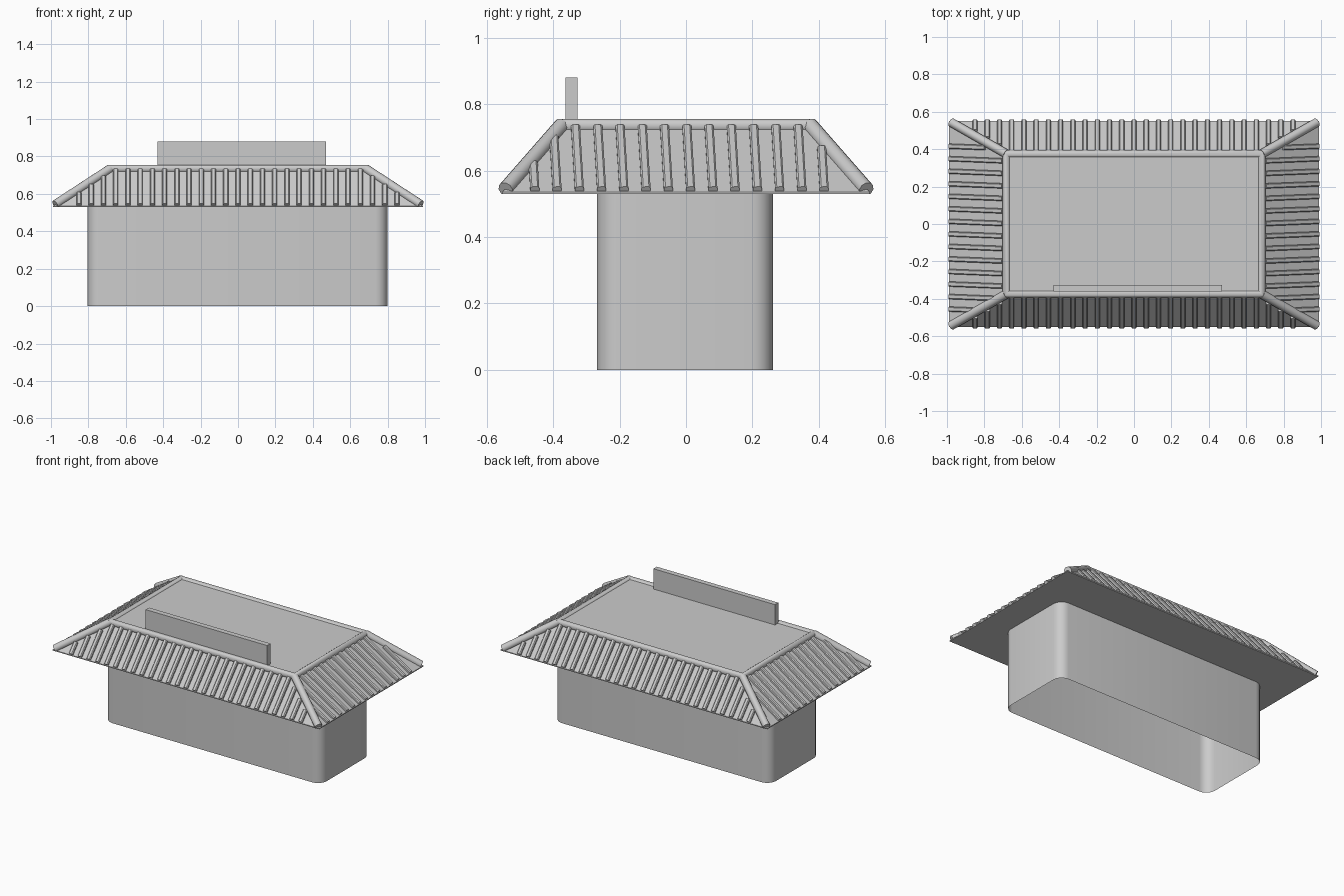
import bpy, bmesh, math
from mathutils import Vector as V

if "Cube" in bpy.data.objects:
    bpy.data.objects.remove(bpy.data.objects["Cube"])

EX, EY, EZ = 0.988, 0.552, 0.53      # eaves half size and height
TX, TY, TZ = 0.683, 0.375, 0.735     # roof top half size and height


def finish(bm, name, angle=None):
    bmesh.ops.recalc_face_normals(bm, faces=bm.faces)
    me = bpy.data.meshes.new(name)
    bm.to_mesh(me)
    bm.free()
    ob = bpy.data.objects.new(name, me)
    bpy.context.collection.objects.link(ob)
    if angle:
        bpy.ops.object.select_all(action='DESELECT')
        ob.select_set(True)
        bpy.context.view_layer.objects.active = ob
        bpy.ops.object.shade_smooth_by_angle(angle=math.radians(angle))
    return ob


def loft(bm, rings, caps=True, closed=False):
    vs = [[bm.verts.new(p) for p in r] for r in rings]
    n = len(vs[0])
    pairs = list(zip(vs, vs[1:])) + ([(vs[-1], vs[0])] if closed else [])
    for a, b in pairs:
        for i in range(n):
            j = (i + 1) % n
            bm.faces.new((a[i], a[j], b[j], b[i]))
    if caps:
        bm.faces.new(vs[0])
        bm.faces.new(vs[-1])


def rect(x, y, z):
    return [V((sx * x, sy * y, z)) for sx, sy in ((-1, -1), (1, -1), (1, 1), (-1, 1))]


# body: rounded-corner wall shell, open underneath
x0, x1, y0, y1, r = -0.805, 0.80, -0.268, 0.262, 0.065
outline = []
for k, (cx, cy) in enumerate(((x1 - r, y1 - r), (x0 + r, y1 - r), (x0 + r, y0 + r), (x1 - r, y0 + r))):
    for s in range(6):
        a = math.radians(90 * k + 18 * s)
        outline.append((cx + r * math.cos(a), cy + r * math.sin(a)))
bm = bmesh.new()
loft(bm, [[V((x, y, z)) for x, y in outline] for z in (0, EZ)], caps=False)
finish(bm, "body_walls", 35)

# roof slab: hipped slopes, flat deck, flat soffit
bm = bmesh.new()
loft(bm, [rect(EX, EY, EZ), rect(EX, EY, EZ + 0.006), rect(TX, TY, TZ), rect(TX - 0.01, TY - 0.01, 0.744)])
finish(bm, "roof")

# round trim around the flat deck
bm = bmesh.new()
R, N = 0.021, 10
rings = []
for sx, sy in ((-1, -1), (1, -1), (1, 1), (-1, 1)):
    ring = []
    for i in range(N):
        a = 2 * math.pi * i / N
        c = R * math.cos(a)
        ring.append(V((sx * (TX + c), sy * (TY + c), TZ + R * math.sin(a))))
    rings.append(ring)
loft(bm, rings, caps=False, closed=True)
finish(bm, "deck_trim", 40)

# hip ridges running down the four corners, cut flat at the eaves
bm = bmesh.new()
for sx in (-1, 1):
    for sy in (-1, 1):
        a, b = V((sx * TX, sy * TY, TZ)), V((sx * 0.977, sy * 0.543, 0.543))
        d = (b - a).normalized()
        u = d.cross(V((0, 0, 1))).normalized()
        w = u.cross(d)
        loft(bm, [[p + 0.024 * (math.cos(t) * u + math.sin(t) * w)
                   for t in (2 * math.pi * i / N for i in range(N))] for p in (a, b)])
geom = bm.verts[:] + bm.edges[:] + bm.faces[:]
cut = bmesh.ops.bisect_plane(bm, geom=geom, plane_co=(0, 0, EZ), plane_no=(0, 0, -1), clear_outer=True)
bmesh.ops.holes_fill(bm, edges=[e for e in cut['geom_cut'] if isinstance(e, bmesh.types.BMEdge)])
finish(bm, "hip_ridges", 40)


# raised tile ribs on each slope
def rib(bm, p0, p1, out, width=0.027, h=0.017):
    d = (p1 - p0).normalized()
    side = d.cross(out).normalized()
    n = side.cross(d).normalized()
    w, c = width / 2, 0.005
    prof = [(-w, -0.005), (w, -0.005), (w, h - c), (w - c, h), (c - w, h), (-w, h - c)]
    loft(bm, [[p + side * s + n * t for s, t in prof] for p in (p0, p1)])


bm = bmesh.new()
for sy in (-1, 1):
    for i in range(27):
        x = -0.85 + 1.70 * i / 26
        t = min(0.95, (EX - abs(x)) / (EX - TX) - 0.12)
        rib(bm, V((x, sy * (EY - 0.005), EZ + 0.007)),
            V((x, sy * (EY + (TY - EY) * t), EZ + (TZ - EZ) * t)), V((0, sy, 1)))
finish(bm, "long_side_ribs")

bm = bmesh.new()
for sx in (-1, 1):
    for i in range(14):
        y = -0.455 + 0.067 * i
        t = min(0.95, (EY - abs(y)) / (EY - TY) - 0.13)
        rib(bm, V((sx * (EX - 0.005), y, EZ + 0.007)),
            V((sx * (EX + (TX - EX) * t), y - 0.012 * t, EZ + (TZ - EZ) * t)), V((sx, 0, 1)))
finish(bm, "short_side_ribs")

# upright board on the front edge of the deck
bm = bmesh.new()
loft(bm, [[V((x, y, z)) for x, y in ((-0.43, -0.362), (0.47, -0.362), (0.47, -0.327), (-0.43, -0.327))]
          for z in (0.744, 0.88)])
finish(bm, "front_board")
